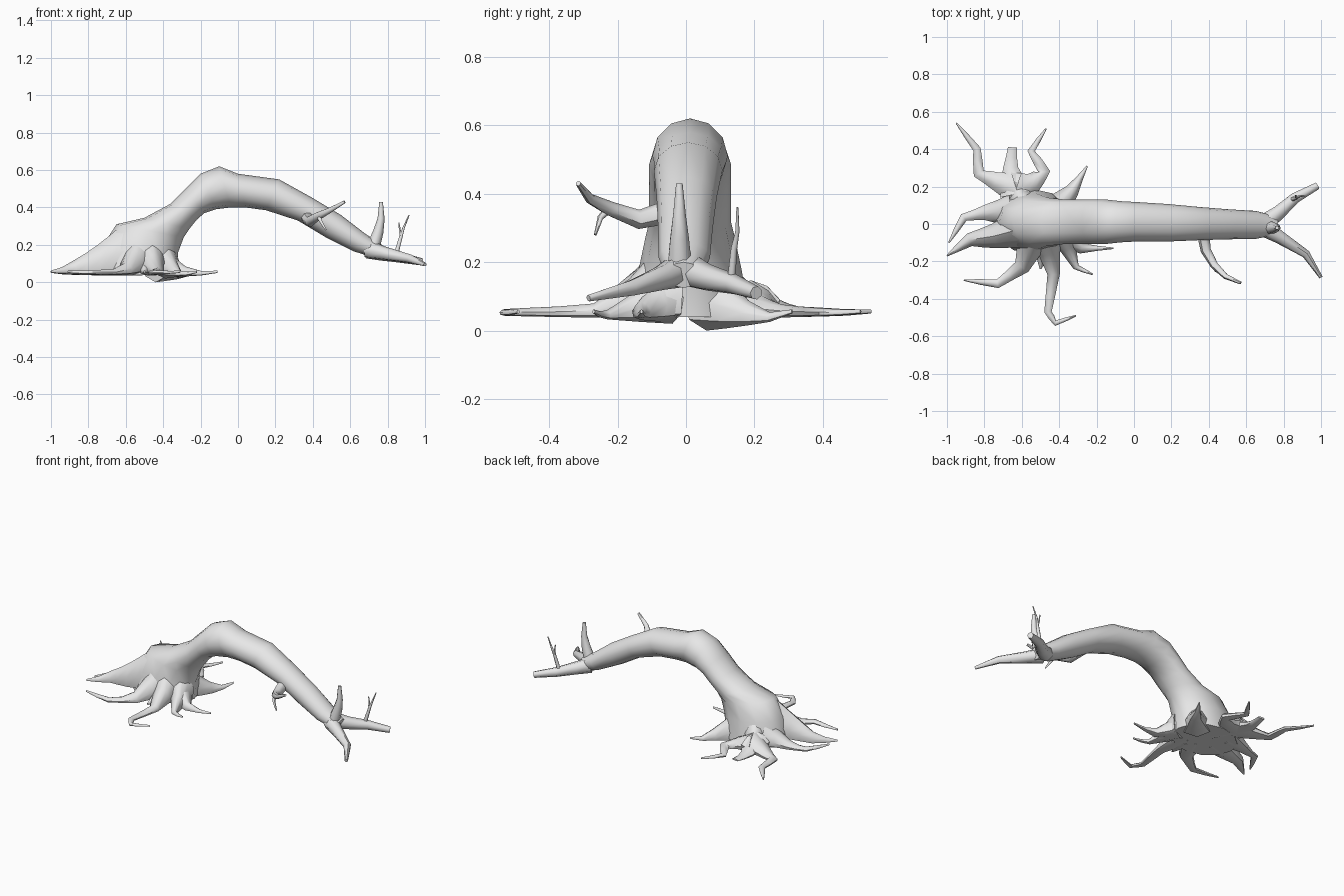
import bpy
import bmesh
from math import sin, cos, tau
from mathutils import Vector

default_cube = bpy.data.objects.get("Cube")
if default_cube:
    bpy.data.objects.remove(default_cube, do_unlink=True)

# Single bark colour
bark = bpy.data.materials.new("bark_grey")
bark.use_nodes = True
bark.diffuse_color = (0.8, 0.8, 0.8, 1)
bark.node_tree.nodes["Principled BSDF"].inputs["Base Color"].default_value = (0.8, 0.8, 0.8, 1)


def loft(name, rings):
    """Skin a closed surface over a list of equally sized rings of points."""
    bm = bmesh.new()
    loops = [[bm.verts.new(point) for point in ring] for ring in rings]
    count = len(loops[0])
    for lower, upper in zip(loops, loops[1:]):
        for i in range(count):
            j = (i + 1) % count
            bm.faces.new((lower[i], lower[j], upper[j], upper[i]))
    bm.faces.new(loops[0])
    bm.faces.new(loops[-1])
    bmesh.ops.recalc_face_normals(bm, faces=bm.faces)
    mesh = bpy.data.meshes.new(name)
    bm.to_mesh(mesh)
    bm.free()
    mesh.materials.append(bark)
    obj = bpy.data.objects.new(name, mesh)
    bpy.context.collection.objects.link(obj)
    bpy.ops.object.select_all(action='DESELECT')
    obj.select_set(True)
    bpy.context.view_layer.objects.active = obj
    bpy.ops.object.shade_smooth_by_angle(angle=0.9)


def tangent_at(path, i):
    """Direction of a path at one of its points."""
    return (path[min(i + 1, len(path) - 1)] - path[max(i - 1, 0)]).normalized()


def branch(name, points, thick, tip, reference=(0, 0, 1), sides=7):
    """Round branch with an even taper."""
    path = [Vector(p) for p in points]
    rings = []
    for i, centre in enumerate(path):
        radius = thick + (tip - thick) * i / (len(path) - 1)
        tangent = tangent_at(path, i)
        side = tangent.cross(Vector(reference)).normalized()
        up = side.cross(tangent)
        rings.append([centre + radius * (side * cos(tau * k / sides) + up * sin(tau * k / sides))
                      for k in range(sides)])
    loft(name, rings)


def root(name, points, height, reach, width=0.04, ground=0.035, tip=0.004, sides=8):
    """Root with a tall buttress at the trunk that drops to a low tapering runner."""
    flat = [Vector((x, y, 0)) for x, y in points]
    path = [flat[0]]
    for a, b in zip(flat, flat[1:]):
        path += [a.lerp(b, 0.5), b]
    travel = [0.0]
    for a, b in zip(path, path[1:]):
        travel.append(travel[-1] + (b - a).length)
    rings = []
    for i, centre in enumerate(path):
        left_over = 1 - travel[i] / travel[-1]
        flare = max(0, 1 - travel[i] / reach) ** 1.5
        half_height = (0.012 + 0.04 * left_over + height * flare) / 2
        half_width = tip + width * left_over ** 0.8 + 0.045 * flare
        low = 0.05 + (ground - 0.05) * left_over ** 0.5
        side = tangent_at(path, i).cross(Vector((0, 0, 1)))
        ring = []
        for k in range(sides):
            rise = sin(tau * k / sides)
            across = cos(tau * k / sides) * (1 - 0.3 * rise) * half_width
            ring.append(centre + side * across + Vector((0, 0, low + half_height * (1 + rise))))
        rings.append(ring)
    loft(name, rings)


# Trunk: upper edge x z, lower edge x z, half width
trunk_sections = [
    (-.75, .04, -.33, .04, .175),
    (-.72, .2, -.32, .16, .15),
    (-.65, .31, -.29, .24, .13),
    (-.5, .345, -.26, .285, .12),
    (-.36, .42, -.22, .335, .12),
    (-.28, .5, -.18, .37, .12),
    (-.2, .58, -.12, .39, .12),
    (-.1, .62, -.04, .4, .11),
    (0, .58, .04, .4, .105),
    (.22, .55, .15, .385, .1),
    (.4, .45, .32, .33, .088),
    (.55, .36, .47, .24, .08),
    (.68, .26, .62, .165, .075),
    (.77, .2, .75, .125, .05),
]
trunk_rings = []
for xt, zt, xb, zb, half in trunk_sections:
    top, bottom = Vector((xt, 0, zt)), Vector((xb, 0, zb))
    middle = (top + bottom) / 2 + Vector((0, 0.012 - 0.025 * max(xt, 0), 0))
    trunk_rings.append([middle + (top - bottom) / 2 * cos(tau * k / 12)
                        + Vector((0, half * sin(tau * k / 12), 0)) for k in range(12)])
loft("trunk", trunk_rings)

# Back roots, three of them sharing one buttress
root("back_buttress", [(-.56, .06), (-.62, .16), (-.66, .27)], .19, .3, .05)
root("back_right_root", [(-.63, .19), (-.74, .23), (-.83, .27), (-.84, .4), (-.95, .54)], .06, .2)
root("back_blunt_root", [(-.63, .16), (-.66, .3), (-.65, .41)], .06, .2, .02, tip=.024)
root("back_curled_root", [(-.63, .19), (-.54, .22), (-.48, .28), (-.55, .39), (-.47, .51)], .06, .2)
root("back_left_root", [(-.44, .06), (-.33, .18), (-.25, .31)], .17, .27, ground=0)

# Roots at the far end of the base
root("end_thin_root", [(-.66, .07), (-.8, .06), (-.91, .035), (-.99, -.1)], .1, .2)
root("end_thick_root", [(-.62, -.03), (-.75, -.065), (-.88, -.085), (-1, -.17)], .22, .42, .05)

# Front roots
root("front_right_root", [(-.53, -.06), (-.6, -.23), (-.73, -.32), (-.91, -.3)], .19, .26, .045)
root("front_long_root", [(-.47, -.06), (-.43, -.27), (-.46, -.47), (-.42, -.53), (-.31, -.49)], .18, .23)
root("front_short_root", [(-.48, -.1), (-.5, -.24)], .08, .15, .025)
root("front_left_root", [(-.39, -.04), (-.31, -.23), (-.22, -.27)], .15, .22, .03, .02)
root("front_left_thin_root", [(-.38, -.06), (-.28, -.13), (-.11, -.13)], .1, .18, .025, .025)

# Forked end of the trunk
branch("left_fork", [(.7, .01, .175), (.77, .06, .155), (.86, .14, .135), (.98, .205, .11)], .05, .02)
branch("right_fork", [(.7, -.02, .175), (.78, -.07, .155), (.92, -.16, .125), (1, -.285, .095)], .05, .01)

# Side branch with its twig
branch("side_branch", [(.37, -.04, .35), (.385, -.14, .325), (.43, -.22, .355),
                       (.49, -.28, .385), (.57, -.315, .43)], .036, .008)
branch("side_twig", [(.43, -.22, .36), (.44, -.25, .33), (.47, -.265, .28)], .014, .004, (1, 0, 0))

# Upright stubs near the fork
branch("upright_stub", [(.72, -.02, .18), (.75, -.02, .27), (.765, -.02, .34), (.765, -.02, .43)],
       .038, .01, (1, 0, 0))
branch("upright_twig", [(.84, .13, .13), (.87, .14, .24), (.885, .15, .29), (.915, .15, .36)],
       .013, .003, (1, 0, 0))
branch("upright_twig_fork", [(.87, .14, .25), (.865, .15, .28), (.86, .15, .32)], .007, .003, (1, 0, 0))
